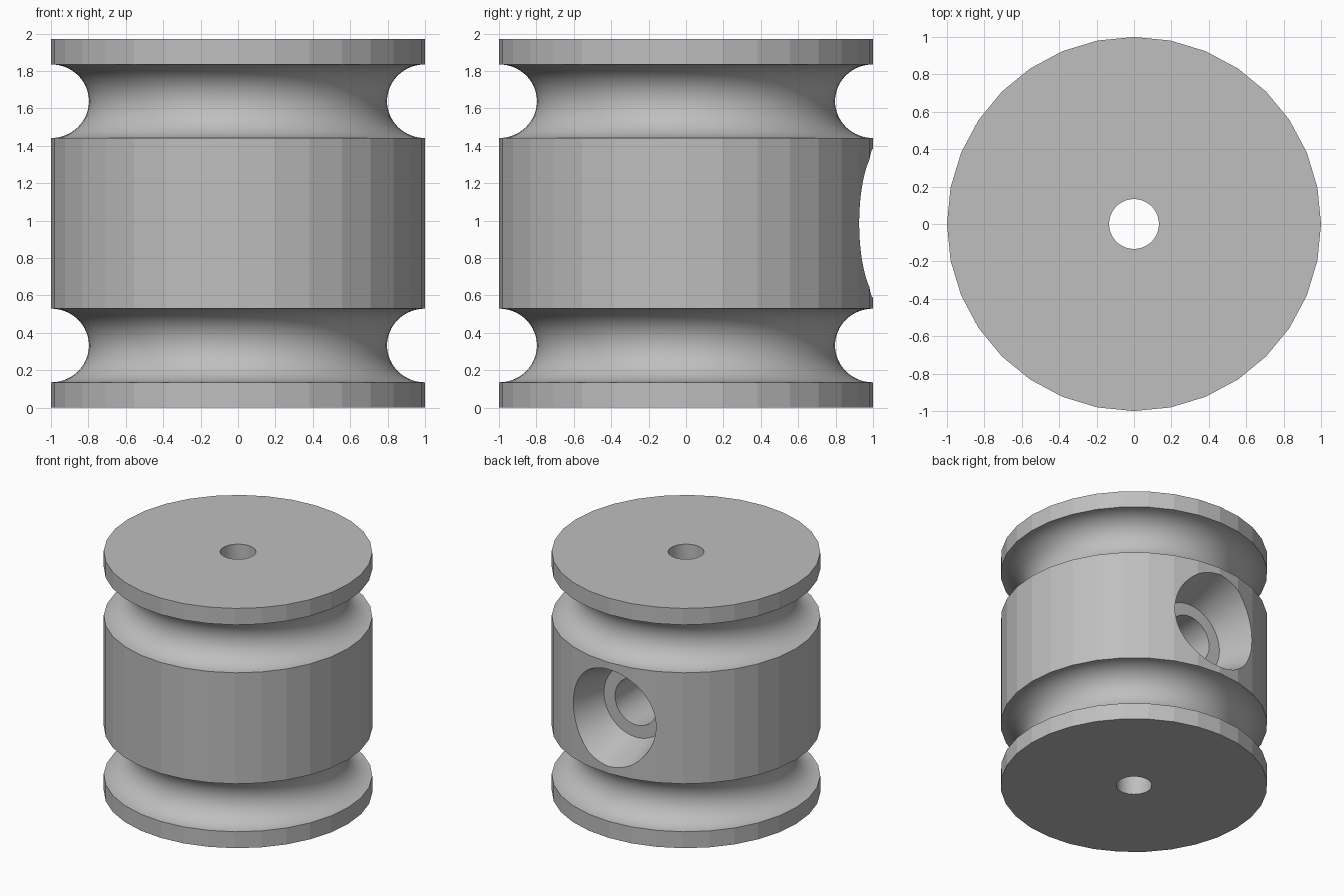
import bpy, bmesh, math
from mathutils import Matrix

if "Cube" in bpy.data.objects:
    bpy.data.objects.remove(bpy.data.objects["Cube"], do_unlink=True)

HEIGHT = 1.97
MIDDLE = HEIGHT / 2

grey = bpy.data.materials.new("plain grey")
grey.use_nodes = True
grey.diffuse_color = (0.52, 0.52, 0.52, 1)
grey.node_tree.nodes["Principled BSDF"].inputs["Base Color"].default_value = grey.diffuse_color


def lathe(name, profile, segments, closed=False):
    """Revolve (radius, height) points around z."""
    bm = bmesh.new()
    verts = [bm.verts.new((r, 0, z)) for r, z in profile]
    pairs = list(zip(verts, verts[1:]))
    if closed:
        pairs.append((verts[-1], verts[0]))
    edges = [bm.edges.new(p) for p in pairs]
    bmesh.ops.spin(bm, geom=verts + edges, axis=(0, 0, 1), cent=(0, 0, 0),
                   angle=math.tau, steps=segments, use_merge=False)
    bmesh.ops.remove_doubles(bm, verts=bm.verts, dist=1e-5)
    bmesh.ops.recalc_face_normals(bm, faces=bm.faces)
    mesh = bpy.data.meshes.new(name)
    bm.to_mesh(mesh)
    bm.free()
    mesh.materials.append(grey)
    obj = bpy.data.objects.new(name, mesh)
    bpy.context.collection.objects.link(obj)
    return obj


def cylinder(name, radius, bottom, top, segments):
    return lathe(name, [(0, bottom), (radius, bottom), (radius, top), (0, top)], segments)


# Faceted drum
body = cylinder("spool_body", 1, 0, HEIGHT, 32)

# Rounded grooves near both ends
cutters = []
for name, z in (("lower_groove", 0.332), ("upper_groove", HEIGHT - 0.332)):
    ring = [(1 + 0.203 * math.cos(a), z + 0.197 * math.sin(a))
            for a in (math.tau * i / 64 for i in range(64))]
    cutters.append(lathe(name, ring, 96, closed=True))

# Bore through the axis
cutters.append(cylinder("axle_bore", 0.133, -0.1, HEIGHT + 0.1, 64))

# Conical recess with a stepped hole in the back, reaching the bore
port = lathe("back_recess", [(0, 0), (0.19, 0), (0.19, 0.65), (0.29, 0.65),
                             (0.43, 1.1), (0, 1.1)], 64)
port.data.transform(Matrix.Translation((0, 0, MIDDLE)) @ Matrix.Rotation(-math.pi / 2, 4, "X"))
cutters.append(port)

# Cut each shape out of the drum
bpy.ops.object.select_all(action="DESELECT")
bpy.context.view_layer.objects.active = body
body.select_set(True)
for cutter in cutters:
    cutter.hide_render = True
    mod = body.modifiers.new(cutter.name, "BOOLEAN")
    mod.operation = "DIFFERENCE"
    mod.solver = "EXACT"
    mod.object = cutter
    bpy.ops.object.modifier_apply(modifier=mod.name)
    bpy.data.objects.remove(cutter, do_unlink=True)

# Smooth the fine cuts but keep the drum facets flat
bpy.ops.object.shade_smooth_by_angle(angle=math.radians(8))
